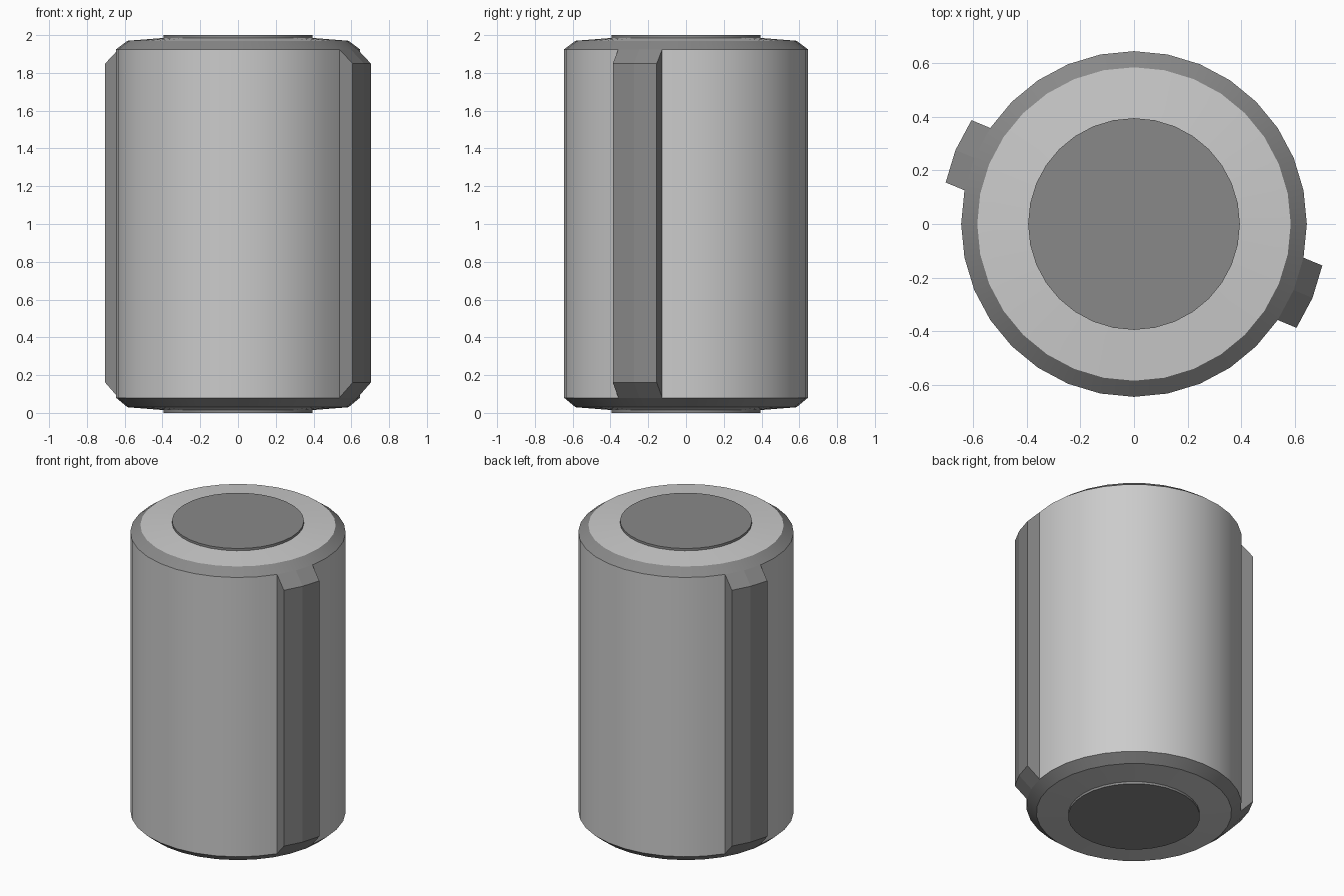
import bpy, bmesh, math
from mathutils import Vector

if "Cube" in bpy.data.objects:
    bpy.data.objects.remove(bpy.data.objects["Cube"])

N = 32
PROFILE = [(0.395, 0.0), (0.395, 0.015), (0.585, 0.03), (0.645, 0.08),
           (0.645, 1.925), (0.585, 1.97), (0.395, 1.985), (0.395, 2.0)]
LIGHT, DARK = 0, 1
BAND_MATS = [DARK, LIGHT, DARK, LIGHT, DARK, LIGHT, DARK]

bm = bmesh.new()
rings = [[bm.verts.new((r * math.cos(2 * math.pi * i / N),
                        r * math.sin(2 * math.pi * i / N), z)) for i in range(N)]
         for r, z in PROFILE]

# turned drum with chamfered ends and raised hub discs
side = []
for k, mat in enumerate(BAND_MATS):
    for i in range(N):
        j = (i + 1) % N
        f = bm.faces.new((rings[k][i], rings[k][j], rings[k + 1][j], rings[k + 1][i]))
        f.material_index = mat
        if k == 3:
            side.append(f)
for ring in (rings[0][::-1], rings[-1]):
    bm.faces.new(ring).material_index = DARK

# two opposite keys, each raised from a pair of side faces
for first in (13, 29):
    faces = [side[first], side[first + 1]]
    a = 2 * math.pi * (first + 1) / N
    out = Vector((math.cos(a), math.sin(a), 0)) * 0.076
    geom = bmesh.ops.extrude_face_region(bm, geom=faces)["geom"]
    old = [f for f in faces if f.is_valid]
    if old:
        bmesh.ops.delete(bm, geom=old, context='FACES')
    for v in [g for g in geom if isinstance(g, bmesh.types.BMVert)]:
        v.co += out
        v.co.z = 1.85 if v.co.z > 1 else 0.16
        for f in v.link_faces:
            f.material_index = DARK

bmesh.ops.recalc_face_normals(bm, faces=bm.faces[:])
mesh = bpy.data.meshes.new("keyed_drum")
bm.to_mesh(mesh)
bm.free()
drum = bpy.data.objects.new("keyed_drum", mesh)
bpy.context.collection.objects.link(drum)

# light body grey and darker trim grey
for name, g in (("body_grey", 0.8), ("trim_grey", 0.25)):
    m = bpy.data.materials.new(name)
    m.diffuse_color = (g, g, g, 1)
    m.use_nodes = True
    m.node_tree.nodes["Principled BSDF"].inputs["Base Color"].default_value = m.diffuse_color
    mesh.materials.append(m)

# smooth drum, flat keys
bpy.context.view_layer.objects.active = drum
drum.select_set(True)
bpy.ops.object.shade_smooth_by_angle(angle=math.radians(30))
for p in mesh.polygons:
    if any(mesh.vertices[v].co.xy.length > 0.66 for v in p.vertices):
        p.use_smooth = False
